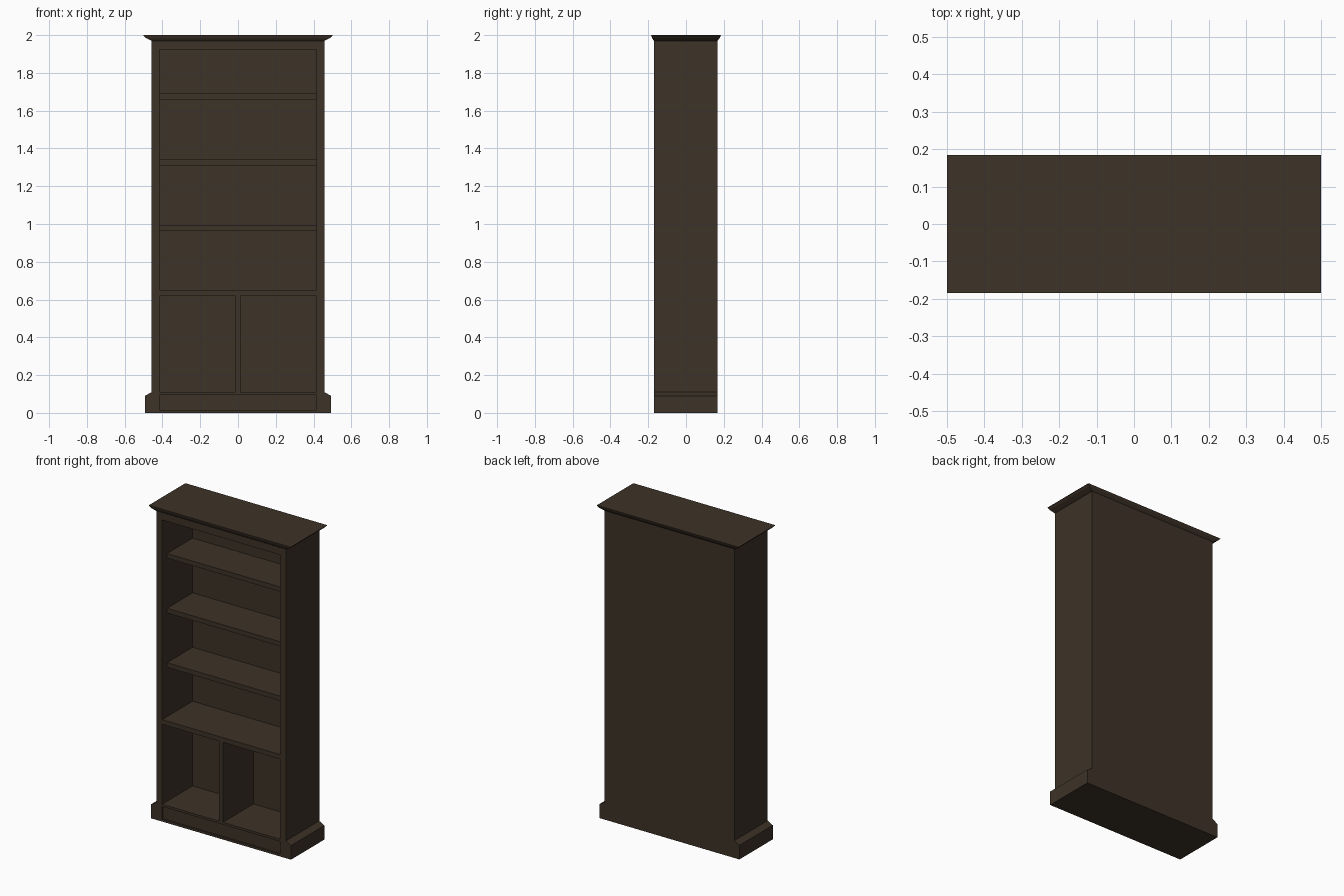
import bpy, bmesh

if "Cube" in bpy.data.objects:
    bpy.data.objects.remove(bpy.data.objects["Cube"])

FRONT, BACK = -0.170, 0.166      # carcass depth
INNER = 0.416                    # half width of the opening
PANEL_Y = 0.137                  # front face of the back panel

wood = bpy.data.materials.new("dark_wood")
wood.diffuse_color = (0.047, 0.032, 0.021, 1)
wood.use_nodes = True
wood.node_tree.nodes["Principled BSDF"].inputs["Base Color"].default_value = wood.diffuse_color


def finish(name, bm):
    bmesh.ops.recalc_face_normals(bm, faces=bm.faces)
    mesh = bpy.data.meshes.new(name)
    bm.to_mesh(mesh)
    bm.free()
    mesh.materials.append(wood)
    obj = bpy.data.objects.new(name, mesh)
    bpy.context.collection.objects.link(obj)
    return obj


def loft(name, rings):
    """Closed solid through rings of equal point count."""
    bm = bmesh.new()
    loops = [[bm.verts.new(p) for p in ring] for ring in rings]
    n = len(loops[0])
    for a, b in zip(loops, loops[1:]):
        for i in range(n):
            j = (i + 1) % n
            bm.faces.new((a[i], a[j], b[j], b[i]))
    bm.faces.new(loops[0])
    bm.faces.new(loops[-1])
    return finish(name, bm)


def rect(x0, x1, y0, y1, z):
    return [(x0, y0, z), (x1, y0, z), (x1, y1, z), (x0, y1, z)]


def box(name, x0, x1, y0, y1, z0, z1):
    return loft(name, [rect(x0, x1, y0, y1, z0), rect(x0, x1, y0, y1, z1)])


# Side panels with stepped, chamfered feet
side = [(INNER, 0), (0.493, 0), (0.493, 0.09), (0.457, 0.11), (0.457, 1.97), (INNER, 1.97)]
panel = loft("side_panels", [[(x, y, z) for x, z in side] for y in (FRONT, BACK)])
panel.modifiers.new("mirror", 'MIRROR')

# Plinth with a shallow recessed front panel, also the cabinet floor
recess = FRONT + 0.01
plinth = [(FRONT, 0), (FRONT, 0.015), (recess, 0.015), (recess, 0.095),
          (FRONT, 0.095), (FRONT, 0.11), (BACK, 0.11), (BACK, 0)]
loft("plinth", [[(x, y, z) for y, z in plinth] for x in (-INNER, INNER)])

# Back panel and top rail
box("back_panel", -INNER, INNER, PANEL_Y, BACK, 0.11, 1.97)
box("top_rail", -INNER, INNER, FRONT, PANEL_Y, 1.923, 1.97)

# Fixed middle shelf and lower divider, flush with the front
box("fixed_shelf", -INNER, INNER, FRONT, PANEL_Y, 0.62, 0.65)
box("divider", -0.0135, 0.0135, FRONT, PANEL_Y, 0.11, 0.62)

# Adjustable shelves, set back from the front
for i, top in enumerate((0.994, 1.341, 1.69)):
    box(f"shelf_{i + 1}", -INNER, INNER, FRONT + 0.05, PANEL_Y, top - 0.03, top)

# Moulded cornice: (overhang fraction, height)
steps = [(0, 1.97), (0.18, 1.973), (0.45, 1.979), (0.75, 1.986), (0.85, 1.991), (1, 1.997), (1, 2.0)]
loft("cornice", [rect(-0.457 - 0.043 * t, 0.457 + 0.043 * t,
                      FRONT - 0.014 * t, BACK + 0.018 * t, z) for t, z in steps])
